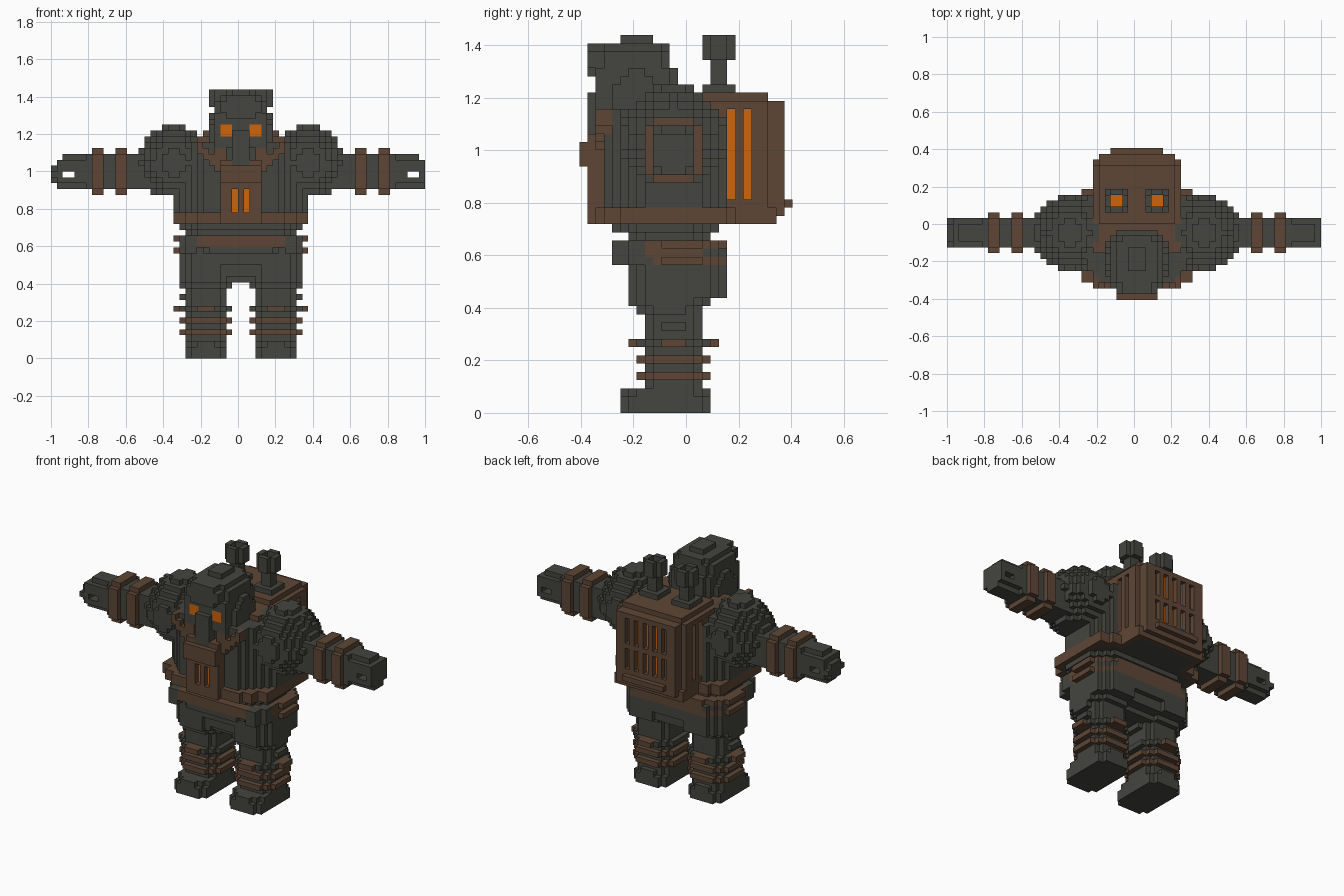
import bpy, bmesh

cube = bpy.data.objects.get("Cube")
if cube:
    bpy.data.objects.remove(cube, do_unlink=True)

V = 1 / 32                      # edge of one block
DARK, BROWN, GLOW = 0, 1, 2


def material(name, rgb):
    m = bpy.data.materials.new(name)
    m.use_nodes = True
    col = (*rgb, 1)
    m.diffuse_color = col
    m.node_tree.nodes["Principled BSDF"].inputs["Base Color"].default_value = col
    return m


MATS = [material("dark_iron", (0.058, 0.060, 0.050)),
        material("rusty_brown", (0.112, 0.062, 0.037)),
        material("furnace_orange", (0.62, 0.125, 0.003))]

cells = {}                      # block position -> (part, colour)


def put(part, c, mat, mirror):
    for s in ((1, -1) if mirror else (1,)):
        p = (c[0] * s, c[1], c[2])
        if mat is None:
            cells.pop(p, None)
        else:
            side = ("left_" if p[0] > 0 else "right_") if mirror else ""
            cells[p] = (side + part, mat)


def box(part, x, y, z, mat=DARK, mirror=False, cut=0, axis=2):
    """Block of cells; cut trims the four edges running along axis. mat None carves."""
    r = (x, y, z)
    a, b = [i for i in range(3) if i != axis]
    for i in range(*x):
        for j in range(*y):
            for k in range(*z):
                c = (i, j, k)
                da = min(c[a] - r[a][0], r[a][1] - 1 - c[a])
                db = min(c[b] - r[b][0], r[b][1] - 1 - c[b])
                if da + db >= cut:
                    put(part, c, mat, mirror)


def ball(part, centre, radius, zmin, power):
    """Mirrored rounded lump; a power below 2 gives steeper, straighter flanks."""
    lo = [int(c - r) - 1 for c, r in zip(centre, radius)]
    hi = [int(c + r) + 2 for c, r in zip(centre, radius)]
    for i in range(lo[0], hi[0]):
        for j in range(lo[1], hi[1]):
            for k in range(max(lo[2], zmin), hi[2]):
                d = sum(abs((p + .5 - c) / r) ** power
                        for p, c, r in zip((i, j, k), centre, radius))
                if d <= 1:
                    put(part, (i, j, k), DARK, True)


# Legs: foot, shin, knee and thigh
box("foot", (-9, -2), (-8, 3), (0, 2), mirror=True, cut=1)
box("foot", (-9, -2), (-8, 3), (2, 3), mirror=True, cut=2)
box("shin", (-9, -2), (-5, 2), (3, 13), mirror=True, cut=1)
for z in (4, 6):
    box("shin_band", (-10, -1), (-6, 3), (z, z + 1), BROWN, True, cut=2)
box("knee", (-10, -1), (-6, 3), (8, 9), mirror=True, cut=2)
for x, y in (((-7, -4), (-7, -5)), ((-7, -4), (2, 4)), ((-11, -9), (-3, 0))):
    box("knee_stud", x, y, (8, 9), BROWN, True)
box("knee", (-10, -2), (-5, 2), (10, 11), mirror=True, cut=2)
box("thigh", (-10, -1), (-6, 2), (12, 13), mirror=True, cut=2)
box("thigh", (-10, -1), (-7, 3), (13, 14), mirror=True, cut=2)
box("thigh", (-10, -1), (-7, 5), (14, 18), mirror=True, cut=2)

# Pelvis and belt
box("pelvis", (-3, 4), (-5, 2), (13, 14))
box("pelvis", (-6, 7), (-6, 4), (14, 18))
box("pelvis", (-10, 11), (-7, 5), (16, 20), cut=2)
box("pelvis", (-9, 10), (-7, 3), (20, 22), cut=2)
box("pelvis", (-10, 11), (-9, 4), (22, 23), cut=3)
box("belt", (-9, 10), (-9, 5), (18, 19), cut=4)
box("belt", (-10, 11), (-9, 5), (19, 21), BROWN, cut=3)
box("belt", (-9, 10), (-4, 5), (18, 19), BROWN, cut=1)
for z in (18, 20):
    box("belt_ring", (-11, 12), (-5, 4), (z, z + 1), BROWN, cut=2)
for x, y in (((-10, -8), (-7, -5)), ((-9, -7), (-9, -7))):
    box("belt_pouch", x, y, (18, 21), mirror=True)

# Skirt plate around the torso base, dark underneath
SKIRT = (((-11, 12), (-8, 5)), ((-9, 10), (-10, 6)), ((-7, 8), (-11, 11)), ((-3, 4), (-12, 11)))
for x, y in SKIRT:
    box("skirt", x, y, (23, 25), BROWN)
box("skirt", (-6, 7), (10, 12), (24, 25), BROWN)
for x, y in SKIRT[:3]:
    box("skirt", (x[0] + 1, x[1] - 1), (y[0] + 1, y[1] - 1), (23, 24))

# Torso
box("torso", (-11, 12), (-7, 4), (25, 30), cut=2)
box("torso", (-10, 11), (-8, 5), (25, 36), cut=2)
box("torso", (-8, 9), (-10, 5), (25, 37), cut=2)
box("neck_plate", (-7, 8), (-5, 4), (37, 38), BROWN)

# Furnace pack with side vents and back grille
box("furnace_pack", (-7, 8), (3, 10), (25, 38), BROWN)
box("furnace_pack", (-6, 7), (0, 10), (38, 39), BROWN)
box("furnace_pack", (-6, 7), (10, 12), (25, 38), BROWN)
box("pack_ledge", (-4, 5), (12, 13), (25, 26), BROWN)
for y in (5, 7):
    box("side_vent", (-7, -6), (y, y + 1), (26, 37), None, True)
    box("side_vent", (-6, -5), (y, y + 1), (26, 37), GLOW, True)
for x in (-4, -2, 0, 2, 4):
    for z in ((27, 31), (32, 37)):
        box("grille", (x, x + 1), (11, 12), z, None)
        if abs(x) < 4:
            box("grille_fire", (x, x + 1), (10, 11), z, GLOW)

# Chimneys
box("chimney_base", (-5, -1), (2, 6), (39, 40), mirror=True)
box("chimney_pipe", (-4, -2), (3, 5), (40, 43), mirror=True)
box("chimney_pot", (-5, -1), (2, 6), (43, 46), mirror=True, cut=1)
box("chimney_pot", (-4, -2), (3, 5), (44, 46), None, True)
box("chimney_fire", (-4, -2), (3, 5), (43, 44), GLOW, True)

# Shoulders and arms
ball("shoulder", (-10.9, -1.5, 33.4), (6.8, 6.9, 6.8), 28, 1.6)
box("arm", (-26, -12), (-4, 1), (29, 35), mirror=True)
for x in (-25, -21):
    box("arm_band", (x, x + 2), (-5, 2), (28, 36), BROWN, True, cut=1, axis=0)

# Hands: tapered tip with a slot through the grip
box("hand", (-31, -26), (-4, 1), (29, 35), mirror=True, cut=1, axis=0)
box("hand", (-31, -30), (-4, 1), (34, 35), None, True)
box("hand", (-30, -28), (-4, 1), (31, 32), None, True)
box("right_fingertip", (-32, -31), (-4, 1), (30, 33), cut=1, axis=0)

# Chest panel, collar and glowing slits
box("chest_panel", (-3, 4), (-12, -9), (25, 34), BROWN)
box("jaw_guard", (-3, 4), (-13, -12), (30, 33), BROWN)
for k in range(5):
    box("collar", (-7 + k, -6 + k), (-11, -9), (35 - k, 37 - k), BROWN, True)
for x in (-1, 1):
    box("chest_slit", (x, x + 1), (-12, -11), (25, 29), None)
    box("chest_fire", (x, x + 1), (-11, -10), (25, 29), GLOW)

# Head: domed helmet, ears, brow, nose, mouth and eyes
box("head", (-4, 5), (-11, -2), (36, 42))
box("head", (-4, 5), (-11, -2), (42, 44), cut=1)
box("head", (-3, 4), (-11, -2), (44, 45), cut=1)
box("head_cap", (-1, 2), (-8, -4), (45, 46))
box("ear", (-5, -4), (-9, -3), (35, 42), mirror=True, cut=2, axis=0)
box("head_back", (-3, 4), (-2, -1), (38, 42))
box("brow", (-3, 4), (-12, -10), (41, 45), cut=1, axis=1)
box("nose", (-1, 2), (-12, -10), (37, 39))
box("cheek", (-4, -2), (-11, -9), (34, 36), BROWN, True)
box("mouth", (-1, 2), (-12, -10), (33, 37))
box("eye", (-3, -1), (-11, -10), (38, 40), GLOW, True)

# Turn the blocks into one clean shell per part
DIRS = {(1, 0, 0): ((1, 0, 0), (1, 1, 0), (1, 1, 1), (1, 0, 1)),
        (-1, 0, 0): ((0, 0, 0), (0, 0, 1), (0, 1, 1), (0, 1, 0)),
        (0, 1, 0): ((0, 1, 0), (0, 1, 1), (1, 1, 1), (1, 1, 0)),
        (0, -1, 0): ((0, 0, 0), (1, 0, 0), (1, 0, 1), (0, 0, 1)),
        (0, 0, 1): ((0, 0, 1), (1, 0, 1), (1, 1, 1), (0, 1, 1)),
        (0, 0, -1): ((0, 0, 0), (0, 1, 0), (1, 1, 0), (1, 0, 0))}

parts = {}
for c, (part, mat) in cells.items():
    parts.setdefault(part, []).append((c, mat))

for part, blocks in parts.items():
    bm = bmesh.new()
    verts = {}
    for c, mat in blocks:
        for d, quad in DIRS.items():
            if tuple(p + q for p, q in zip(c, d)) in cells:
                continue
            corners = []
            for q in quad:
                key = tuple(p + o for p, o in zip(c, q))
                if key not in verts:
                    verts[key] = bm.verts.new([k * V for k in key])
                corners.append(verts[key])
            bm.faces.new(corners).material_index = mat
    if bm.faces:
        mesh = bpy.data.meshes.new(part)
        bm.to_mesh(mesh)
        for m in MATS:
            mesh.materials.append(m)
        bpy.context.collection.objects.link(bpy.data.objects.new(part, mesh))
    bm.free()
